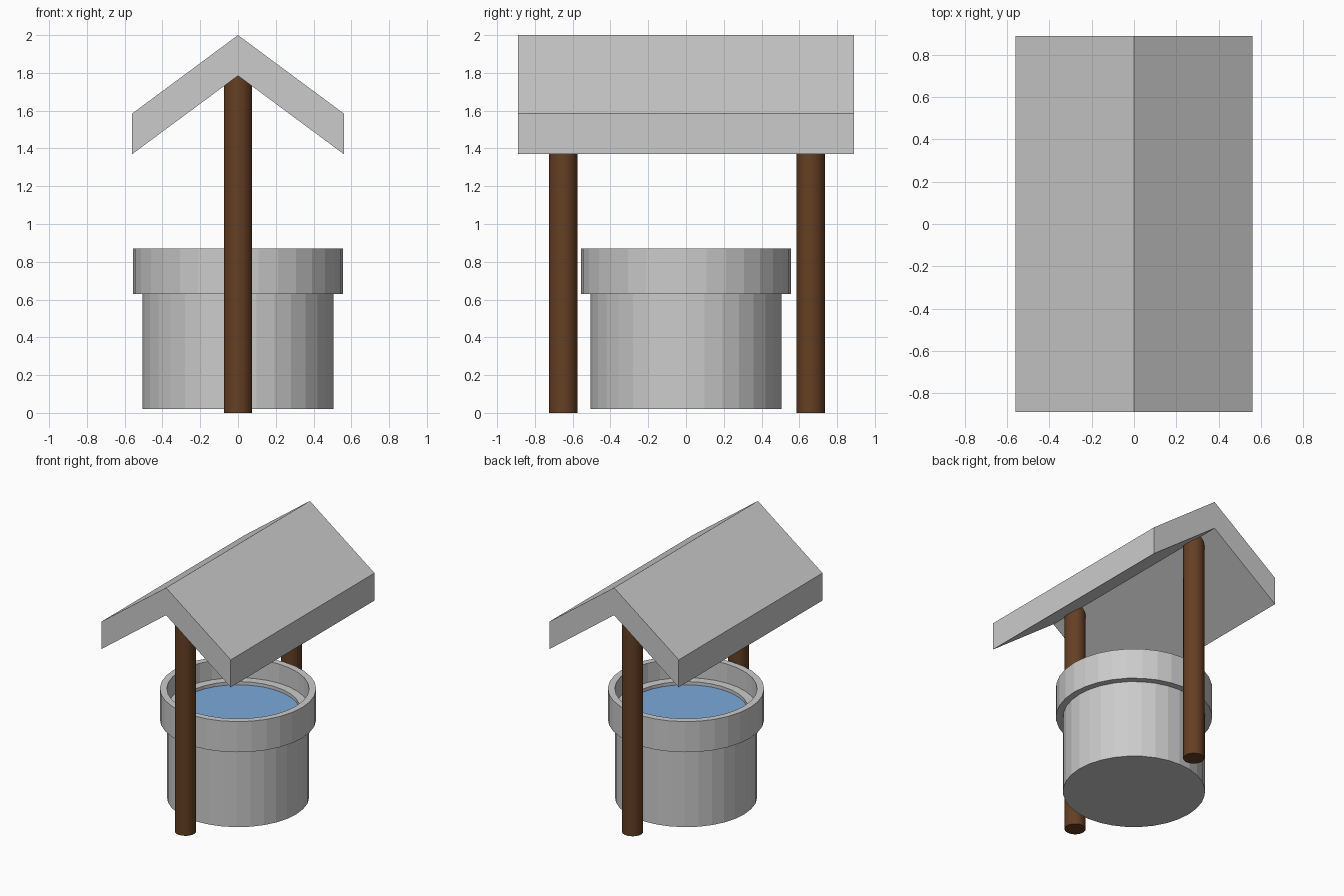
import bpy
import bmesh
import math

cube = bpy.data.objects.get("Cube")
if cube:
    bpy.data.objects.remove(cube, do_unlink=True)


def material(name, rgb):
    m = bpy.data.materials.new(name)
    m.use_nodes = True
    m.diffuse_color = (*rgb, 1)
    m.node_tree.nodes["Principled BSDF"].inputs["Base Color"].default_value = (*rgb, 1)
    return m


stone = material("grey stone", (0.6, 0.6, 0.6))
wood = material("brown wood", (0.13, 0.05, 0.017))
blue = material("blue water", (0.2, 0.4, 0.7))


def finish(name, bm, mat):
    bmesh.ops.recalc_face_normals(bm, faces=bm.faces)
    mesh = bpy.data.meshes.new(name)
    bm.to_mesh(mesh)
    bm.free()
    mesh.materials.append(mat)
    obj = bpy.data.objects.new(name, mesh)
    bpy.context.collection.objects.link(obj)
    return obj


def lathe(name, profile, mat, closed=False, sides=32):
    """Turn a (radius, z) profile around the z axis."""
    bm = bmesh.new()
    verts = [bm.verts.new((r, 0, z)) for r, z in profile]
    pairs = list(zip(verts, verts[1:]))
    if closed:
        pairs.append((verts[-1], verts[0]))
    edges = [bm.edges.new(p) for p in pairs]
    bmesh.ops.spin(bm, geom=verts + edges, cent=(0, 0, 0), axis=(0, 0, 1),
                   angle=math.tau, steps=sides, use_merge=True)
    bmesh.ops.remove_doubles(bm, verts=bm.verts, dist=0.0005)
    return finish(name, bm, mat)


# Stone basin, overhanging rim and water
lathe("well_basin", [(0, 0.02), (0.505, 0.02), (0.505, 0.72), (0.44, 0.72),
                     (0.44, 0.6), (0, 0.6)], stone)
lathe("well_rim", [(0.505, 0.63), (0.555, 0.63), (0.555, 0.87), (0.505, 0.87)],
      stone, closed=True)
lathe("water", [(0, 0.695), (0.44, 0.695)], blue)

# Round posts
for name, y in (("front_post", -0.65), ("back_post", 0.66)):
    post = lathe(name, [(0, 0), (0.075, 0), (0.075, 1.79), (0, 1.79)], wood)
    post.location.y = y
    bpy.ops.object.select_all(action="DESELECT")
    post.select_set(True)
    bpy.context.view_layer.objects.active = post
    bpy.ops.object.shade_smooth_by_angle(angle=math.radians(30))

# Gabled roof: chevron section swept from front to back
bm = bmesh.new()
section = [(0, 2), (0.56, 1.585), (0.56, 1.37), (0, 1.785), (-0.56, 1.37), (-0.56, 1.585)]
face = bm.faces.new([bm.verts.new((x, -0.89, z)) for x, z in section])
swept = bmesh.ops.extrude_face_region(bm, geom=[face])
bmesh.ops.translate(bm, vec=(0, 1.78, 0),
                    verts=[v for v in swept["geom"] if isinstance(v, bmesh.types.BMVert)])
finish("roof", bm, stone)
